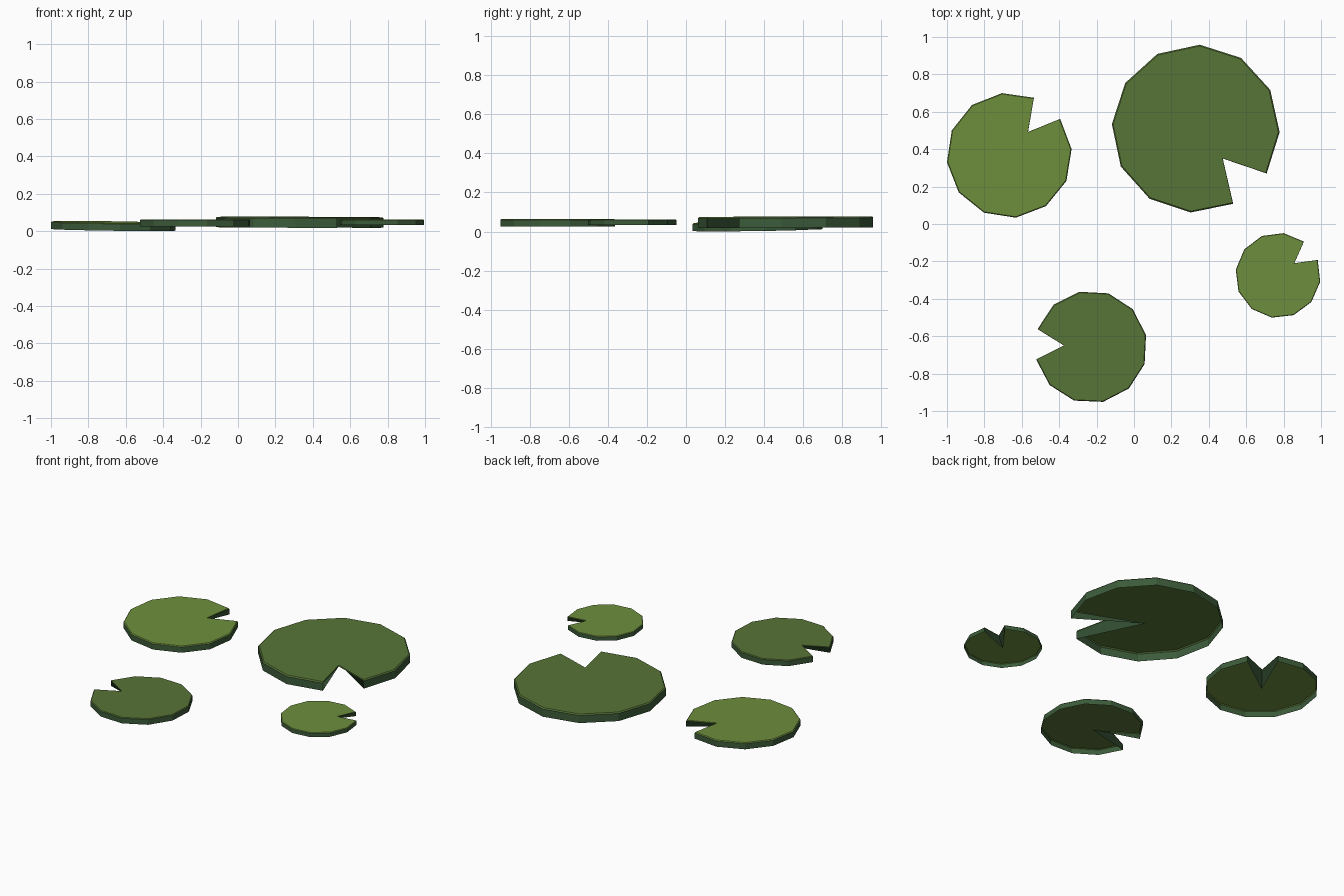
import bpy, bmesh, math
from math import cos, sin, radians

if "Cube" in bpy.data.objects:
    bpy.data.objects.remove(bpy.data.objects["Cube"])


def material(name, rgb):
    m = bpy.data.materials.new(name)
    m.diffuse_color = (*rgb, 1)
    m.use_nodes = True
    m.node_tree.nodes["Principled BSDF"].inputs["Base Color"].default_value = m.diffuse_color
    return m


light_leaf = material("light leaf green", (0.155, 0.275, 0.047))
deep_leaf = material("deep leaf green", (0.095, 0.175, 0.038))
edge_green = material("dark edge green", (0.045, 0.105, 0.042))

GAP = 31.2      # angle of the notch in degrees
SIDES = 11      # rim segments around the rest of the pad


def lily_pad(name, cx, cy, r, notch, z0, leaf, tilt=(0, 0)):
    """Shallow open-bottomed leaf: flat top, small bevelled rim, upright edge."""
    t = r * 0.124
    bm = bmesh.new()

    def ring(scale, z, tip):
        step = (360 - GAP) / SIDES
        pts = [(r * scale * cos(a), r * scale * sin(a)) for a in
               (radians(notch + GAP / 2 + i * step) for i in range(SIDES + 1))]
        a = radians(notch)
        pts.append((r * tip * cos(a), r * tip * sin(a)))
        return [bm.verts.new((x, y, z + tilt[0] * x + tilt[1] * y)) for x, y in pts]

    top = ring(0.985, t, 0.475)
    rim = ring(1.0, t * 0.88, 0.48)
    low = ring(1.0, 0, 0.01)      # the notch runs in to the centre underneath

    # leaf surface
    bm.faces.new(top).material_index = 0
    # bevelled rim, then edge wall
    n = len(top)
    for upper, lower, mat in ((top, rim, 0), (rim, low, 1)):
        for i in range(n):
            j = (i + 1) % n
            f = bm.faces.new((lower[i], lower[j], upper[j], upper[i]))
            f.material_index = mat
    me = bpy.data.meshes.new(name)
    bm.to_mesh(me)
    bm.free()
    me.materials.append(leaf)
    me.materials.append(edge_green)
    ob = bpy.data.objects.new(name, me)
    ob.location = (cx, cy, z0)
    bpy.context.collection.objects.link(ob)


lily_pad("large_pad", 0.33, 0.51, 0.449, -47.9, 0.02, deep_leaf, (-0.003, 0.004))
lily_pad("left_pad", -0.667, 0.367, 0.335, 51.2, 0.007, light_leaf, (-0.014, 0.014))
lily_pad("front_pad", -0.23, -0.657, 0.301, 177.2, 0.026, deep_leaf)
lily_pad("small_pad", 0.77, -0.275, 0.228, 36.9, 0.033, light_leaf)
